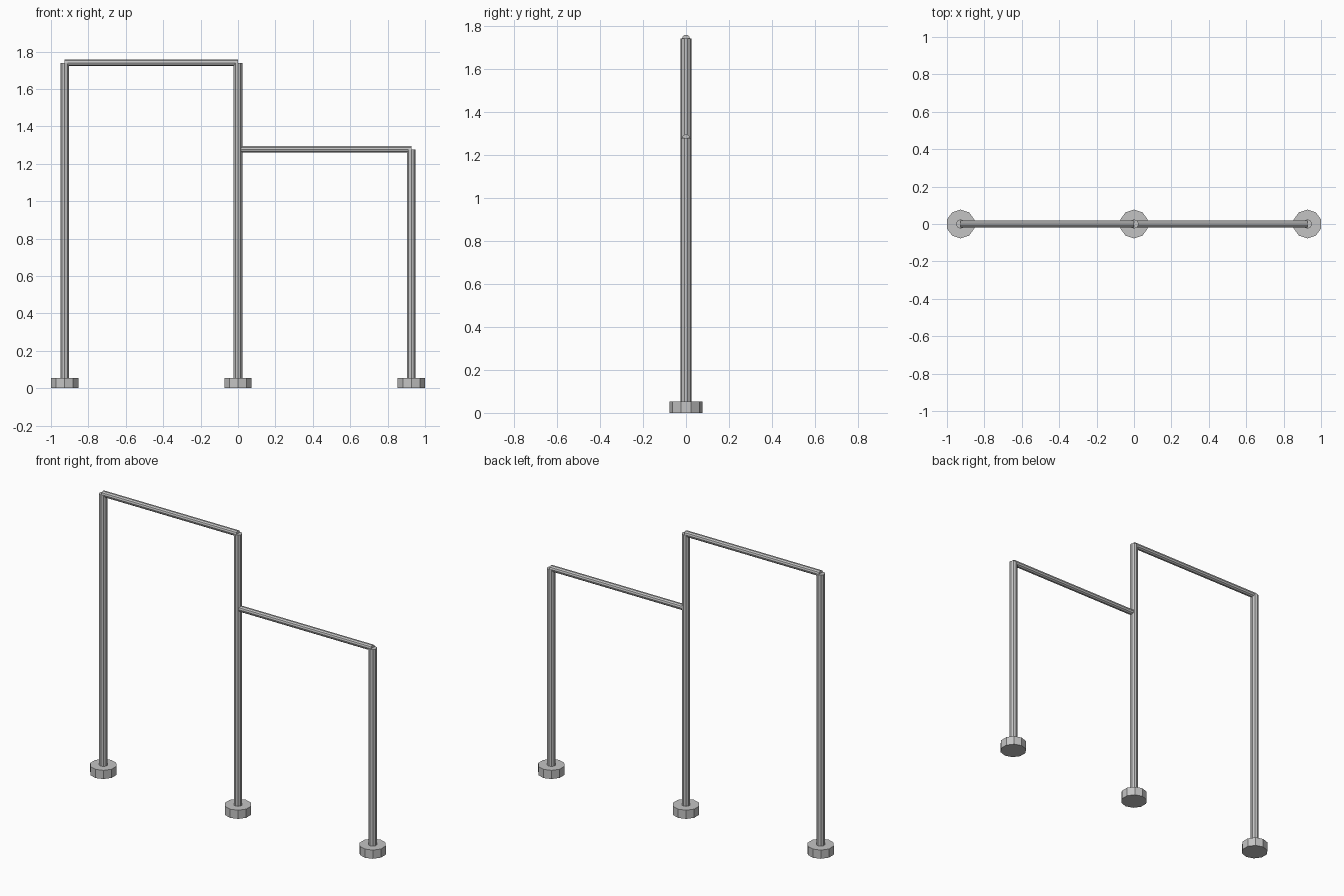
import bpy
import math

cube = bpy.data.objects.get("Cube")
if cube:
    bpy.data.objects.remove(cube, do_unlink=True)

SIDES = 10
SPACING = 0.927      # distance between neighbouring posts
HIGH, LOW = 1.74, 1.277

# One plain steel grey for the whole frame
steel = bpy.data.materials.new("steel_grey")
steel.use_nodes = True
grey = (0.55, 0.55, 0.55, 1)
steel.diffuse_color = grey
steel.node_tree.nodes["Principled BSDF"].inputs["Base Color"].default_value = grey


def cylinder(name, radius, length, centre, tilt=0):
    bpy.ops.mesh.primitive_cylinder_add(
        vertices=SIDES, radius=radius, depth=length,
        location=centre, rotation=(0, tilt, 0))
    obj = bpy.context.object
    obj.name = name
    obj.data.materials.append(steel)
    return obj


# Upright posts standing on round feet
posts = {"right": (-SPACING, HIGH), "middle": (0, HIGH), "left": (SPACING, LOW)}
for side, (x, top) in posts.items():
    cylinder(side + "_foot", 0.077, 0.054, (x, 0, 0.027))
    cylinder(side + "_post", 0.0245, top, (x, 0, top / 2))

# Horizontal bars joining the post axes
for name, x, z in (("high_bar", -SPACING / 2, HIGH), ("low_bar", SPACING / 2, LOW)):
    cylinder(name, 0.0185, SPACING, (x, 0, z), math.pi / 2)
